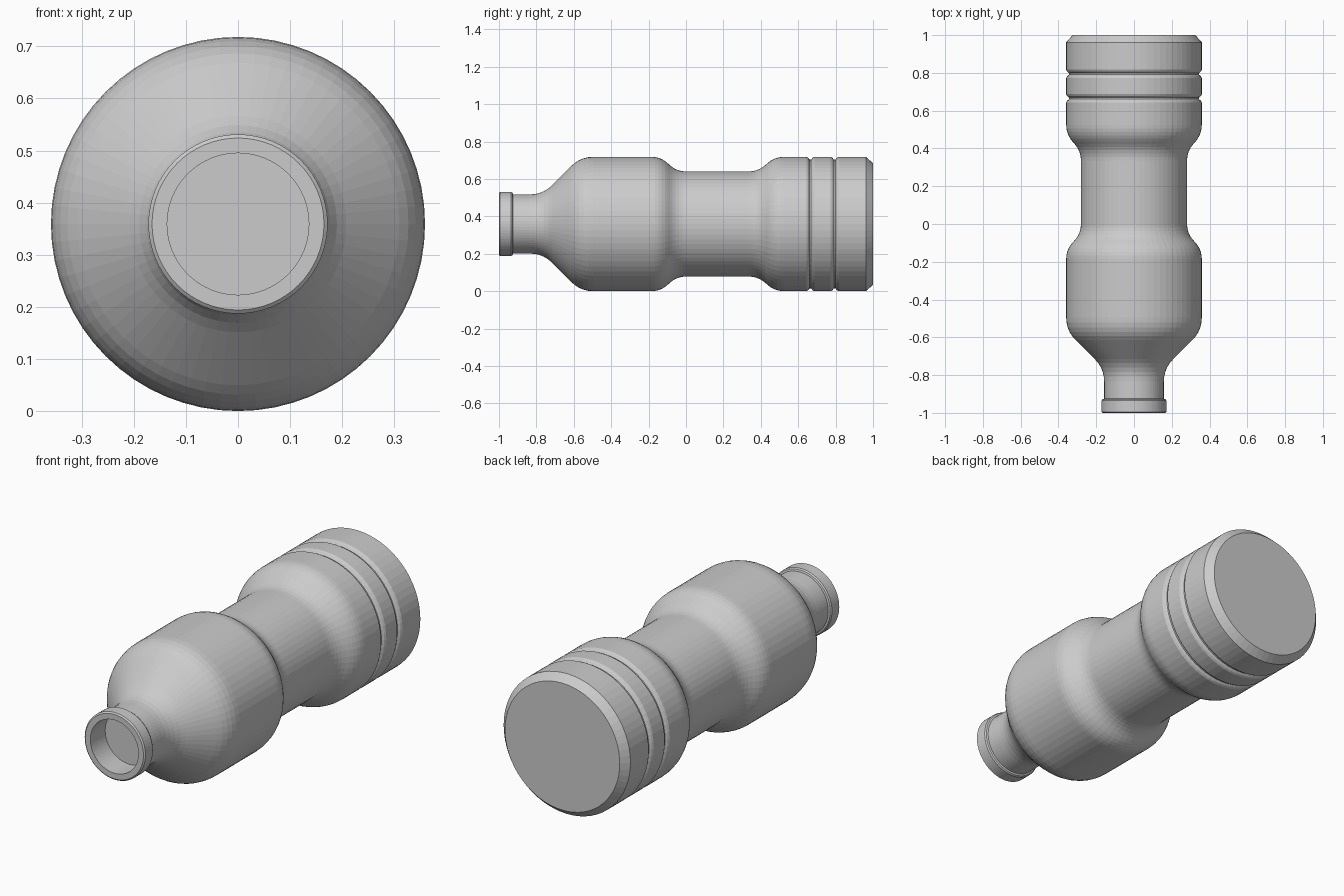
import bpy, bmesh, math
from mathutils import Vector

if "Cube" in bpy.data.objects:
    bpy.data.objects.remove(bpy.data.objects["Cube"])

SIDES = 64
R = 0.359          # widest radius, also the height of the axis

# One flat grey for the whole bottle
grey = bpy.data.materials.new("plain grey")
grey.diffuse_color = (0.6, 0.6, 0.6, 1)
grey.use_nodes = True
grey.node_tree.nodes["Principled BSDF"].inputs["Base Color"].default_value = grey.diffuse_color


def rounded(points, steps=5):
    """Round the corners of a (y, radius, corner length) profile."""
    out = []
    for i, (y, r, cut) in enumerate(points):
        p = Vector((y, r))
        if not cut:
            out.append(p)
            continue
        a = p + (Vector(points[i - 1][:2]) - p).normalized() * cut
        b = p + (Vector(points[i + 1][:2]) - p).normalized() * cut
        for k in range(steps + 1):
            t = k / steps
            out.append(a * (1 - t) ** 2 + p * 2 * t * (1 - t) + b * t * t)
    return out


def groove(y):
    """Shallow rounded V groove around the base."""
    return [(y - 0.022, R, 0), (y - 0.012, R - 0.005, 0), (y - 0.004, R - 0.015, 0),
            (y + 0.004, R - 0.015, 0), (y + 0.012, R - 0.005, 0), (y + 0.022, R, 0)]


def lathe(name, profile):
    """Spin a profile around the lying y axis and cap both ends."""
    bm = bmesh.new()
    rings = []
    for y, r in profile:
        rings.append([bm.verts.new((r * math.sin(2 * math.pi * k / SIDES), y,
                                    R + r * math.cos(2 * math.pi * k / SIDES)))
                      for k in range(SIDES)])
    for a, b in zip(rings, rings[1:]):
        for k in range(SIDES):
            n = (k + 1) % SIDES
            bm.faces.new((a[k], a[n], b[n], b[k]))
    bm.faces.new(rings[0])
    bm.faces.new(rings[-1])
    bmesh.ops.recalc_face_normals(bm, faces=bm.faces)
    mesh = bpy.data.meshes.new(name)
    bm.to_mesh(mesh)
    bm.free()
    mesh.materials.append(grey)
    obj = bpy.data.objects.new(name, mesh)
    bpy.context.collection.objects.link(obj)
    return obj


profile = [
    # recessed mouth and lip
    (-0.88, 0.136, 0), (-1.0, 0.136, 0), (-1.0, 0.165, 0), (-0.994, 0.172, 0),
    (-0.935, 0.172, 0), (-0.928, 0.167, 0), (-0.925, 0.158, 0),
    # neck, shoulder, upper body
    (-0.765, 0.158, 0.07), (-0.565, R, 0.07),
    # waist
    (-0.135, R, 0.05), (-0.05, 0.281, 0.05), (0.385, 0.281, 0.05), (0.475, R, 0.05),
    # grooved base with chamfered end
    *groove(0.665), *groove(0.795),
    (0.962, R, 0), (1.0, 0.325, 0),
]
lathe("bottle", rounded(profile))
